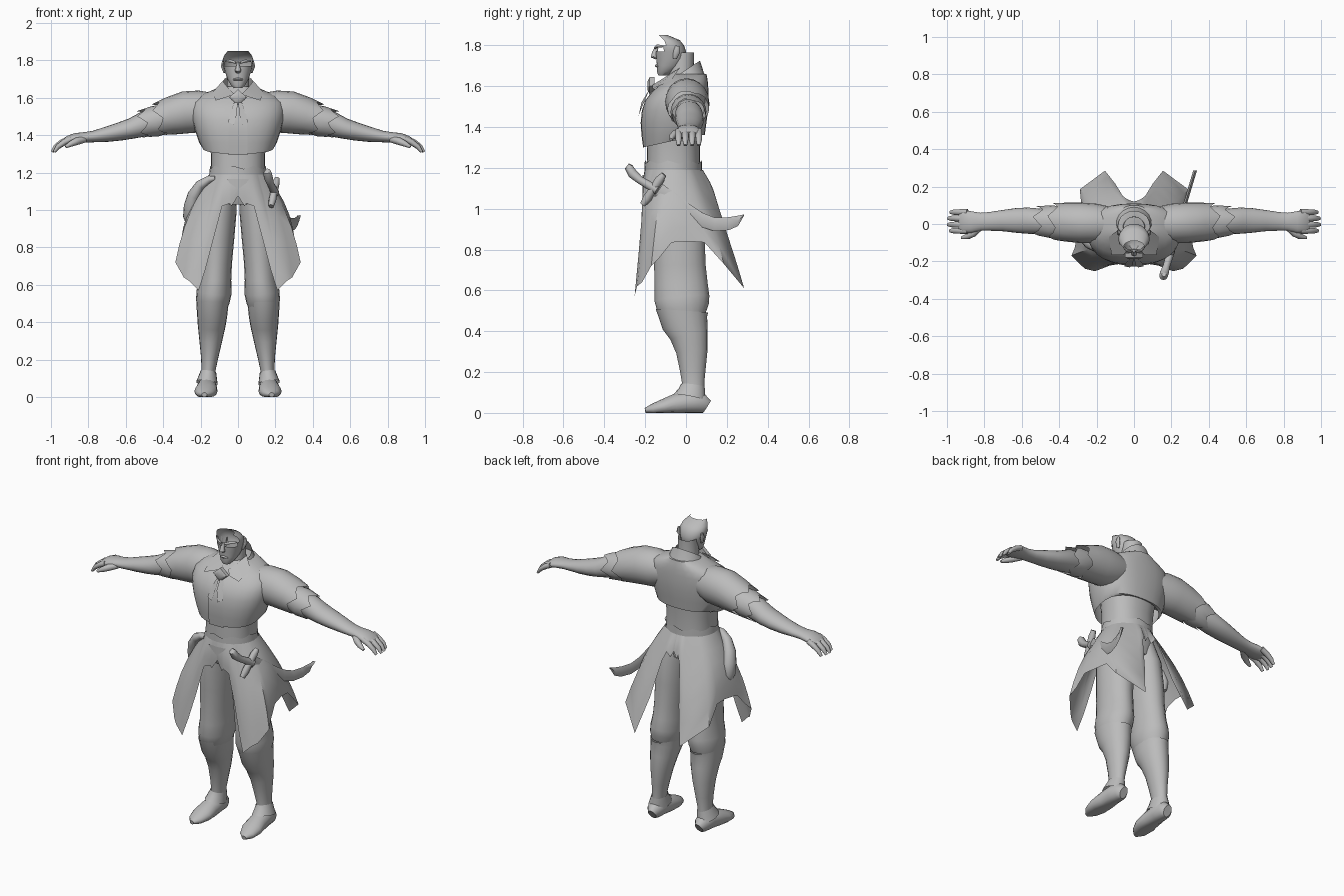
import bpy, bmesh, math
from mathutils import Vector

mat = bpy.data.materials.new("plain grey")
mat.diffuse_color = (0.5, 0.5, 0.5, 1)


def loft(name, rings, closed=True, caps=(True, True), drop=None):
    """Skin a list of point rings; drop(face) removes unwanted faces."""
    bm = bmesh.new()
    rows = [[bm.verts.new(p) for p in r] for r in rings]
    n = len(rows[0])
    for a, b in zip(rows, rows[1:]):
        for i in range(n if closed else n - 1):
            j = (i + 1) % n
            bm.faces.new((a[i], a[j], b[j], b[i]))
    if closed and caps[0]:
        bm.faces.new(rows[0])
    if closed and caps[1]:
        bm.faces.new(rows[-1])
    bmesh.ops.recalc_face_normals(bm, faces=bm.faces)
    if drop:
        bad = [f for f in bm.faces if drop(f)]
        bmesh.ops.delete(bm, geom=bad, context='FACES')
    me = bpy.data.meshes.new(name)
    bm.to_mesh(me)
    bm.free()
    me.materials.append(mat)
    ob = bpy.data.objects.new(name, me)
    bpy.context.collection.objects.link(ob)
    return ob


def tube(name, path, ref=(0, 1, 0), n=20, caps=(True, True), jag=0, tilt=0, side=1, floor=False):
    """Oval tube along (x, y, z, ra, rb); rb lies along ref. jag/tilt shape the last ring."""
    pts = [Vector(p[:3]) for p in path]
    ref = Vector(ref)
    rings = []
    for k, p in enumerate(path):
        t = (pts[min(k + 1, len(pts) - 1)] - pts[max(k - 1, 0)]).normalized()
        a = t.cross(ref).normalized()
        b = a.cross(t)
        ring = []
        for i in range(n):
            w = 2 * math.pi * i / n
            v = pts[k] + a * (p[3] * math.cos(w)) + b * (p[4] * math.sin(w))
            if k == len(path) - 1:
                v += t * (jag * (0, 1, -0.3, -1)[i % 4])
                v.z += tilt * (v.y - pts[k].y)
            if floor:
                v.z = max(v.z, 0)
            v.x *= side
            ring.append(v)
        rings.append(ring)
    return loft(name, rings, caps=caps)


def body(name, rows, n=28, power=0.85, tilt=0, **kw):
    """Stacked level ovals from (z, half width, front y, back y); tilt slants the first."""
    rings = []
    for k, (z, rx, yf, yb) in enumerate(rows):
        ring = []
        for i in range(n):
            w = 2 * math.pi * i / n
            c, s = math.cos(w), math.sin(w)
            x = math.copysign(abs(c) ** power, c) * rx
            y = (yf + yb) / 2 + math.copysign(abs(s) ** power, s) * (yb - yf) / 2
            ring.append(Vector((x, y, z + (tilt * (y - yf) if k == 0 else 0))))
        rings.append(ring)
    return loft(name, rings, **kw)


# Torso clothing
body("jacket", [(1.30, .19, -.21, .08), (1.36, .208, -.218, .092), (1.42, .228, -.222, .10),
                (1.48, .245, -.216, .108), (1.53, .25, -.2, .11), (1.575, .245, -.165, .11),
                (1.61, .21, -.125, .108), (1.635, .15, -.10, .105), (1.66, .09, -.08, .10)],
     caps=(False, True), tilt=.22)
body("waist", [(1.03, .12, -.16, .06), (1.10, .15, -.19, .07), (1.2, .143, -.193, .07),
               (1.30, .145, -.19, .068), (1.42, .16, -.19, .08)])
tube("sash", [(0, -.062, 1.14, .158, .142), (0, -.062, 1.18, .155, .141),
              (0, -.062, 1.228, .15, .14)], n=32, caps=(False, False), jag=.008)
loft("sash_point", [[(-.06, -.207, 1.165), (0, -.214, 1.165), (.06, -.207, 1.165)],
                    [(-.045, -.208, 1.145), (0, -.214, 1.11), (.045, -.208, 1.145)]], closed=False)
loft("placket", [[(x * s, y, z) for s in (-1, 1)] for x, y, z in
                 [(.025, -.176, 1.57), (.04, -.208, 1.52), (.048, -.222, 1.47),
                  (.05, -.227, 1.42), (.05, -.222, 1.36), (.05, -.214, 1.295)]], closed=False)

# Neck and open-backed head
body("neck", [(1.6, .065, -.08, .045), (1.68, .058, -.085, .037), (1.765, .056, -.075, .04)],
     power=1, caps=(False, False))
body("head", [(1.652, .022, -.135, -.09), (1.67, .04, -.142, -.06), (1.70, .056, -.142, -.02),
              (1.735, .068, -.146, 0), (1.77, .077, -.148, 0), (1.80, .083, -.151, -.01),
              (1.825, .075, -.154, -.03), (1.85, .055, -.158, -.09)], power=.95, caps=(True, False),
     drop=lambda f: f.calc_center_median().z > 1.77 and f.normal.y > .35)
tube("nose", [(0, -.143, 1.79, .007, .008), (0, -.153, 1.765, .011, .013),
              (0, -.157, 1.745, .017, .016), (0, -.146, 1.735, .012, .006)], n=8)
tube("mouth", [(-.025, -.137, 1.697, .004, .005), (0, -.144, 1.70, .008, .008),
               (.025, -.137, 1.697, .004, .005)], n=8)

# Collar and neck cloth
tube("collar", [(0, 0, 1.615, .115, .105), (0, -.005, 1.645, .10, .095),
                (0, -.012, 1.672, .086, .083)], caps=(False, False), tilt=.4)
loft("knot", [[(r * x, y, 1.602 + r * z) for x, z in ((0, .042), (.048, 0), (0, -.042), (-.048, 0))]
              for r, y in ((1, -.155), (1, -.178), (.55, -.188))])

for s, tag in ((-1, "right"), (1, "left")):
    def flip(pts):
        return [(x * s, y, z) for x, y, z in pts]

    loft("collar_flap_" + tag, [flip([(.082, -.03, 1.69), (.055, -.085, 1.655), (.02, -.125, 1.62)]),
                                flip([(.135, -.07, 1.63), (.12, -.165, 1.585), (.055, -.165, 1.605)])],
         closed=False)
    loft("cloth_tail_" + tag, [flip([(.003, -.185, 1.575), (.02, -.183, 1.575)]),
                               flip([(.005, -.218, 1.52), (.045, -.21, 1.51)]),
                               flip([(.022, -.232, 1.455), (.052, -.226, 1.47)])], closed=False)
    # Brow and ear
    tube("brow_" + tag, [(.012, -.151, 1.787, .006, .006), (.04, -.141, 1.797, .007, .008),
                         (.066, -.108, 1.795, .004, .004)], n=8, ref=(0, 0, 1), side=s)
    tube("ear_" + tag, [(.072, -.055, 1.735, .006, .01), (.082, -.045, 1.77, .01, .017),
                        (.08, -.042, 1.797, .005, .01)], n=8, side=s)

    # Arm
    tube("sleeve_" + tag, [(.12, 0, 1.535, .09, .09), (.2, .003, 1.527, .112, .105),
                           (.28, .006, 1.522, .113, .108), (.36, .01, 1.503, .102, .104),
                           (.42, .012, 1.487, .09, .1)], caps=(True, False), jag=.022, side=s)
    tube("torn_cuff_" + tag, [(.38, .01, 1.49, .075, .08), (.44, .012, 1.475, .083, .088),
                              (.505, .014, 1.462, .075, .08)], caps=(True, False), jag=.024, side=s)
    tube("forearm_" + tag, [(.42, .01, 1.478, .06, .06), (.5, .014, 1.46, .067, .068),
                            (.57, .018, 1.435, .055, .07), (.63, .019, 1.42, .049, .066),
                            (.7, .018, 1.405, .041, .057), (.77, .014, 1.393, .031, .05),
                            (.82, .012, 1.388, .028, .048), (.87, .01, 1.384, .027, .058),
                            (.91, .012, 1.374, .022, .061), (.935, .013, 1.364, .012, .05)], side=s)
    for i in range(4):
        y, e = -.036 + .033 * i, (.012, 0, .002, .014)[i]
        tube("finger_%d_%s" % (i + 1, tag), [(.89, y, 1.38, .016, .017), (.94 - e, y, 1.363, .016, .017),
                                             (.975 - e, y, 1.338, .013, .015),
                                             (.995 - e, y, 1.31, .007, .009)], n=10, side=s)
    tube("thumb_" + tag, [(.82, -.015, 1.378, .018, .018), (.86, -.05, 1.368, .02, .02),
                          (.89, -.067, 1.355, .016, .016), (.922, -.074, 1.338, .008, .008)],
         n=10, side=s)

    # Leg, boot and shoe
    tube("trouser_" + tag, [(.075, -.055, 1.12, .07, .115), (.1, -.045, 1.0, .093, .13),
                            (.112, -.035, .85, .092, .127), (.118, -.03, .72, .086, .126),
                            (.122, -.024, .63, .086, .13), (.128, -.02, .56, .094, .135),
                            (.135, -.012, .51, .09, .127), (.138, 0, .465, .076, .1)], side=s)
    tube("boot_" + tag, [(.166, .035, .03, .04, .055), (.16, .036, .1, .038, .054),
                         (.157, .035, .15, .038, .055), (.152, .033, .21, .046, .063),
                         (.146, .029, .3, .061, .077), (.141, .015, .38, .074, .094),
                         (.138, -.005, .44, .081, .113), (.137, -.02, .5, .086, .132)],
         caps=(True, False), tilt=-.32, side=s)
    tube("ankle_flap_" + tag, [(.158, .034, .135, .042, .058), (.162, .03, .105, .05, .066),
                               (.166, .018, .075, .058, .085)], n=16, caps=(False, False),
         tilt=.2, side=s)
    tube("shoe_" + tag, [(.162, .103, .03, .025, .035), (.163, .08, .045, .045, .048),
                         (.165, .02, .052, .052, .055), (.167, -.05, .042, .056, .052),
                         (.172, -.11, .03, .062, .038), (.178, -.165, .018, .045, .026),
                         (.18, -.2, .012, .014, .012)], ref=(0, 0, 1), n=16, side=s, floor=True)

    # Coat skirt with ragged tails, from front centre round to back centre
    hem = [(0, -.205, 1.075), (.035, -.21, 1.02), (.045, -.21, 1.035), (.085, -.215, 1.02),
           (.13, -.222, .85), (.175, -.24, .68), (.21, -.252, .57), (.26, -.24, .62),
           (.29, -.215, .64), (.335, -.17, .72), (.318, -.13, .76), (.305, -.07, .835),
           (.285, .02, .84), (.28, .09, .835), (.29, .185, .73), (.155, .285, .61),
           (.10, .215, .82), (.06, .15, 1.04), (.04, .135, 1.09), (.02, .125, 1.06), (0, .12, 1.1)]
    rows = []
    for k in range(6):
        t, row = k / 5, []
        for x, y, z in hem:
            w = math.atan2(x / .155, -(y + .06) / .143)
            top = Vector((.155 * math.sin(w), -.06 - .143 * math.cos(w), 1.19))
            p = top.lerp(Vector((x, y, z)), t)
            bulge = .05 * math.sin(math.pi * t) * min(1, (1.19 - z) * 3)
            row.append(((p.x + bulge * math.sin(w) * .6) * s, p.y - bulge * math.cos(w) * .3, p.z))
        rows.append(row)
    loft("coat_tail_" + tag, rows, closed=False)


# Curved sword hung on the left hip
def hip(y, z, dx=0):
    return (.16 + (y + .27) * .3 + dx, y, z)


edges = [(-.115, 1.12, -.155, 1.06), (-.05, 1.075, -.08, 1.01), (.02, 1.02, 0, .95),
         (.08, .98, .07, .912), (.14, .957, .14, .89), (.2, .957, .21, .895),
         (.25, .965, .255, .915), (.285, .972, .285, .968)]
loft("sword_blade", [[hip(a, b), hip((a + c) / 2, (b + d) / 2, .01), hip(c, d),
                      hip((a + c) / 2, (b + d) / 2, -.01)] for a, b, c, d in edges])
tube("sword_grip", [hip(-.27, 1.215) + (.012, .012), hip(-.278, 1.20) + (.022, .022),
                    hip(-.262, 1.172) + (.024, .024), hip(-.225, 1.14) + (.019, .019),
                    hip(-.14, 1.09) + (.022, .022)], ref=(1, 0, 0), n=12)
tube("sword_guard", [hip(-.108, 1.168) + (.014, .014), hip(-.13, 1.14) + (.022, .02),
                     hip(-.165, 1.09) + (.019, .019), hip(-.19, 1.05) + (.022, .02),
                     hip(-.212, 1.02) + (.014, .014)], ref=(1, 0, 0), n=12)

# Curved flask hung on the right hip
tube("hip_flask", [(-.12, -.15, 1.17, .012, .015), (-.15, -.14, 1.165, .02, .022),
                   (-.2, -.12, 1.135, .027, .03), (-.235, -.095, 1.08, .035, .04),
                   (-.25, -.07, 1.02, .04, .045), (-.258, -.055, .96, .036, .04),
                   (-.262, -.05, .92, .015, .018)], n=14)

# Smooth shading with crisp folds
bpy.ops.object.select_all(action='SELECT')
bpy.context.view_layer.objects.active = bpy.context.selected_objects[0]
bpy.ops.object.shade_smooth_by_angle(angle=math.radians(45))
